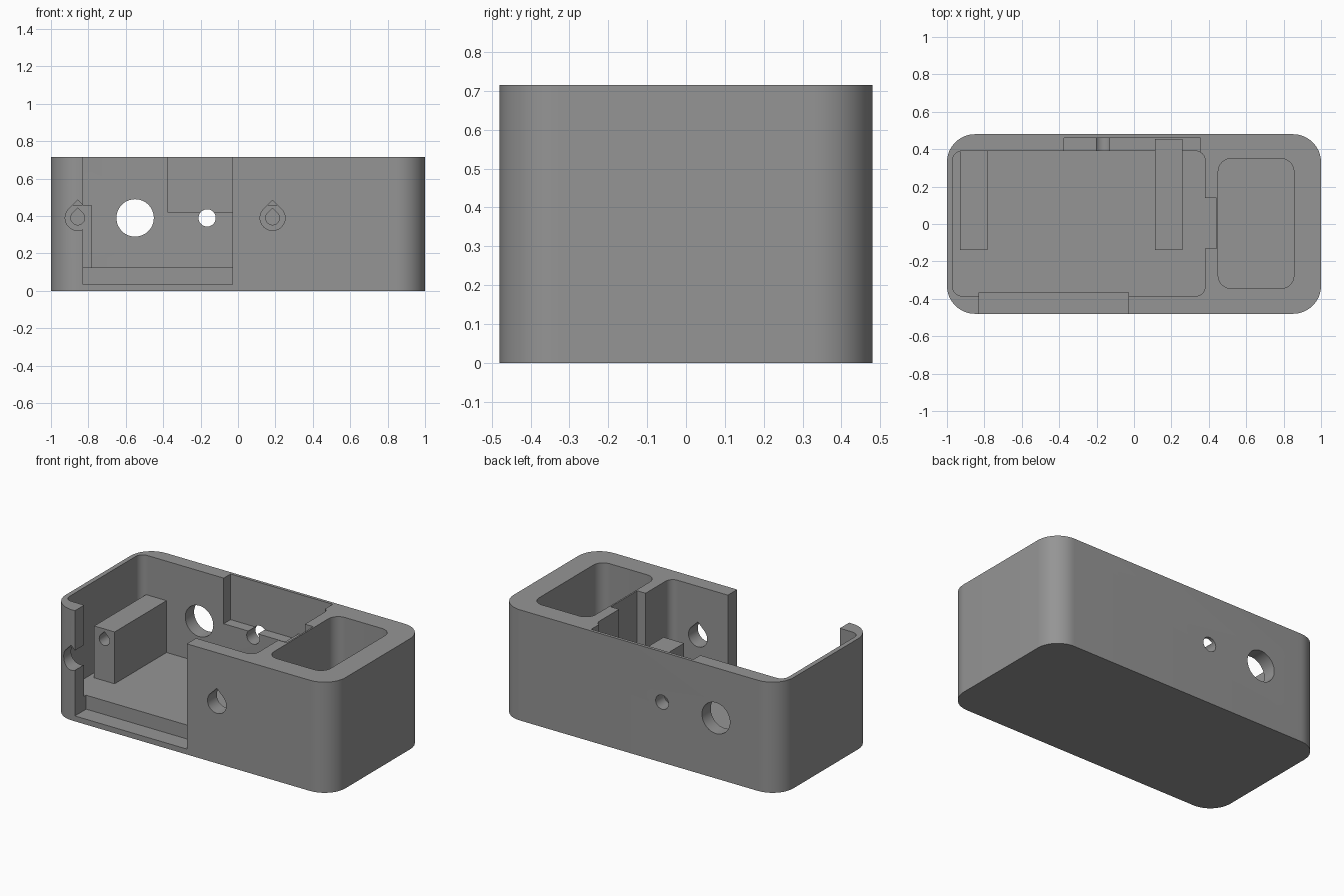
import bpy, bmesh, math
from mathutils import Vector

if "Cube" in bpy.data.objects:
    bpy.data.objects.remove(bpy.data.objects["Cube"], do_unlink=True)

TOP, FLOOR, HOLE_Z = 0.715, 0.125, 0.39
OVER = 1.0  # height to which open-topped cutters reach

grey = bpy.data.materials.new("mid grey")
grey.use_nodes = True
grey.diffuse_color = (0.3, 0.3, 0.3, 1)
grey.node_tree.nodes["Principled BSDF"].inputs["Base Color"].default_value = (0.3, 0.3, 0.3, 1)


def extrude(name, outline, step):
    """Solid made by sweeping a closed outline along a vector."""
    bm = bmesh.new()
    face = bm.faces.new([bm.verts.new(p) for p in outline])
    geom = bmesh.ops.extrude_face_region(bm, geom=[face])["geom"]
    moved = [g for g in geom if isinstance(g, bmesh.types.BMVert)]
    bmesh.ops.translate(bm, verts=moved, vec=step)
    bmesh.ops.recalc_face_normals(bm, faces=bm.faces)
    mesh = bpy.data.meshes.new(name)
    bm.to_mesh(mesh)
    bm.free()
    mesh.materials.append(grey)
    obj = bpy.data.objects.new(name, mesh)
    bpy.context.collection.objects.link(obj)
    return obj


def box(name, x0, x1, y0, y1, z0, z1, radius=0, segments=16):
    """Upright box, with rounded vertical corners if a radius is given."""
    outline = []
    corners = [(x1, y1, -1, -1), (x0, y1, 1, -1), (x0, y0, 1, 1), (x1, y0, -1, 1)]
    for i, (x, y, sx, sy) in enumerate(corners):
        if not radius:
            outline.append((x, y, z0))
            continue
        for k in range(segments + 1):
            a = math.pi / 2 * (i + k / segments)
            outline.append((x + radius * (sx + math.cos(a)),
                            y + radius * (sy + math.sin(a)), z0))
    return extrude(name, outline, Vector((0, 0, z1 - z0)))


def bore(name, x, radius, y0, y1, teardrop=False):
    """Hole cutter along y, round or with a pointed top."""
    n = 48
    outline = []
    for k in range(n):
        a = math.tau * k / n
        up = math.sin(a)
        if teardrop and math.pi / 4 < a < 3 * math.pi / 4:
            if k != n // 4:
                continue
            up = math.sqrt(2)
        outline.append((x + radius * math.cos(a), y0, HOLE_Z + radius * up))
    return extrude(name, outline, Vector((0, y1 - y0, 0)))


def cut(target, cutter):
    mod = target.modifiers.new("cut", "BOOLEAN")
    mod.operation, mod.solver, mod.object = "DIFFERENCE", "EXACT", cutter
    bpy.context.view_layer.objects.active = target
    bpy.ops.object.modifier_apply(modifier=mod.name)
    bpy.data.objects.remove(cutter, do_unlink=True)


# Enclosure shell with its two compartments
shell = box("enclosure_shell", -1, 1, -0.48, 0.48, 0, TOP, 0.15)
cut(shell, box("main_cavity", -0.97, 0.38, -0.385, 0.39, FLOOR, OVER, 0.05, 8))
cut(shell, box("side_pocket", 0.45, 0.855, -0.345, 0.35, FLOOR, OVER, 0.07, 8))

# Open front, recess in the back wall and slot in the divider
cut(shell, box("front_opening", -0.83, -0.03, -0.6, -0.365, 0.035, OVER))
cut(shell, box("back_recess", -0.375, 0.355, 0.3, 0.46, 0.42, OVER))
cut(shell, box("divider_slot", 0.3, 0.44, -0.13, 0.14, FLOOR, OVER))

# Round holes in the back wall, screw holes in the front wall
cut(shell, bore("large_port", -0.55, 0.1, 0.3, 0.6))
cut(shell, bore("small_port", -0.165, 0.046, 0.3, 0.6))
SCREWS = (-0.857, 0.185)
for x in SCREWS:
    cut(shell, bore("screw_hole", x, 0.067, -0.6, -0.36, True))

# Mounting blocks with blind screw holes
parts = [shell]
for name, x, back in (("right_mount_block", SCREWS[0], 0.395),
                      ("left_mount_block", SCREWS[1], 0.455)):
    block = box(name, x - 0.073, x + 0.073, -0.14, back, FLOOR - 0.005, 0.46)
    cut(block, bore("pilot_hole", x, 0.037, -0.3, 0.16, True))
    parts.append(block)

# Smooth the rounded corners and bores, keep the edges crisp
bpy.ops.object.select_all(action="DESELECT")
for part in parts:
    part.select_set(True)
bpy.context.view_layer.objects.active = shell
bpy.ops.object.shade_smooth_by_angle(angle=math.radians(30))
